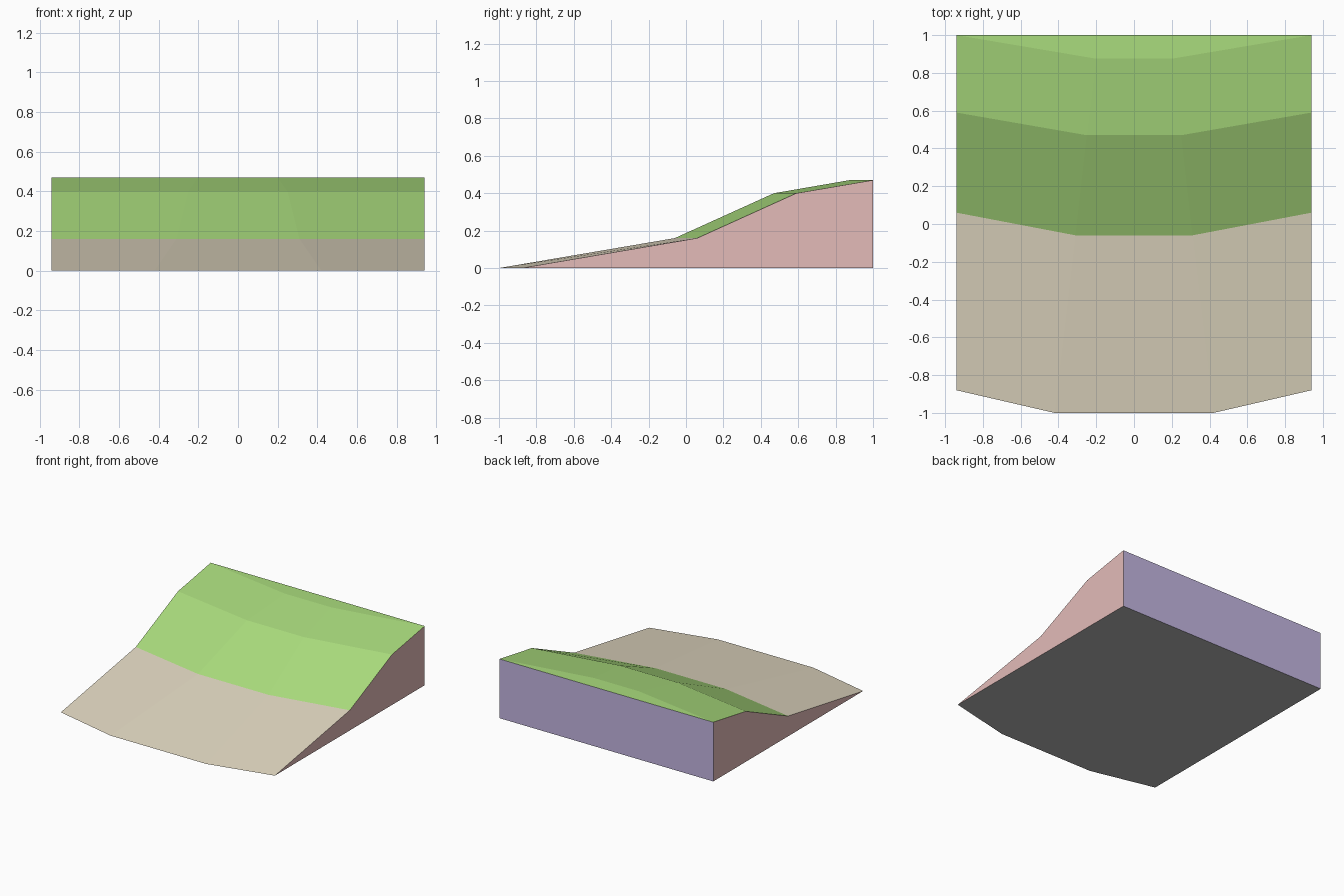
import bpy

cube = bpy.data.objects.get("Cube")
if cube:
    bpy.data.objects.remove(cube, do_unlink=True)


def material(name, rgb):
    """Flat material from an 8-bit display colour."""
    linear = [((c / 255 + 0.055) / 1.055) ** 2.4 for c in rgb] + [1.0]
    mat = bpy.data.materials.new(name)
    mat.use_nodes = True
    mat.diffuse_color = linear
    bsdf = mat.node_tree.nodes["Principled BSDF"]
    bsdf.inputs["Base Color"].default_value = linear
    bsdf.inputs["Roughness"].default_value = 0.9
    return mat


def part(name, verts, faces, mat):
    mesh = bpy.data.meshes.new(name)
    mesh.from_pydata(verts, [], faces)
    mesh.materials.append(mat)
    obj = bpy.data.objects.new(name, mesh)
    bpy.context.collection.objects.link(obj)
    return obj


HALF = 0.94


def contour(inner_x, end_y, mid_y, z):
    """Bowed line across the slope, from -x to +x."""
    return [(-HALF, end_y, z), (-inner_x, mid_y, z),
            (inner_x, mid_y, z), (HALF, end_y, z)]


def strips(name, rows, mat):
    """Upward-facing sheet through neighbouring contours."""
    verts = [p for row in rows for p in row]
    faces = [(4 * r + c, 4 * r + c + 1, 4 * r + c + 5, 4 * r + c + 4)
             for r in range(len(rows) - 1) for c in range(3)]
    return part(name, verts, faces, mat)


# Contours from the toe of the slope up to the crest
toe = contour(0.42, -0.88, -1.0, 0.0)
shore = contour(0.31, 0.06, -0.06, 0.16)
shoulder = contour(0.25, 0.59, 0.47, 0.40)
crest = contour(0.20, 1.0, 0.875, 0.47)

sand = material("sand", (225, 216, 193))
grass = material("grass green", (170, 220, 125))
pink = material("side pink", (227, 187, 185))
lilac = material("back lilac", (195, 182, 225))
grey = material("base grey", (182, 182, 182))

# Slope surfaces and the flat crest
strips("sand_slope", [toe, shore], sand)
strips("grass_slope", [shore, shoulder, crest], grass)
part("grass_crest", crest, [(0, 1, 2, 3)], grass)

# Cut sides follow the ends of the contours
for name, end in (("right_side", 0), ("left_side", -1)):
    profile = [row[end] for row in (toe, shore, shoulder, crest)]
    profile.append((profile[-1][0], 1.0, 0.0))
    order = tuple(range(5))
    part(name, profile, [order if end == 0 else order[::-1]], pink)

# Back wall and underside
back_foot = [(HALF, 1.0, 0.0), (-HALF, 1.0, 0.0)]
part("back_wall", back_foot + [crest[0], crest[-1]], [(0, 1, 2, 3)], lilac)
part("underside", toe + back_foot, [(5, 4, 3, 2, 1, 0)], grey)
